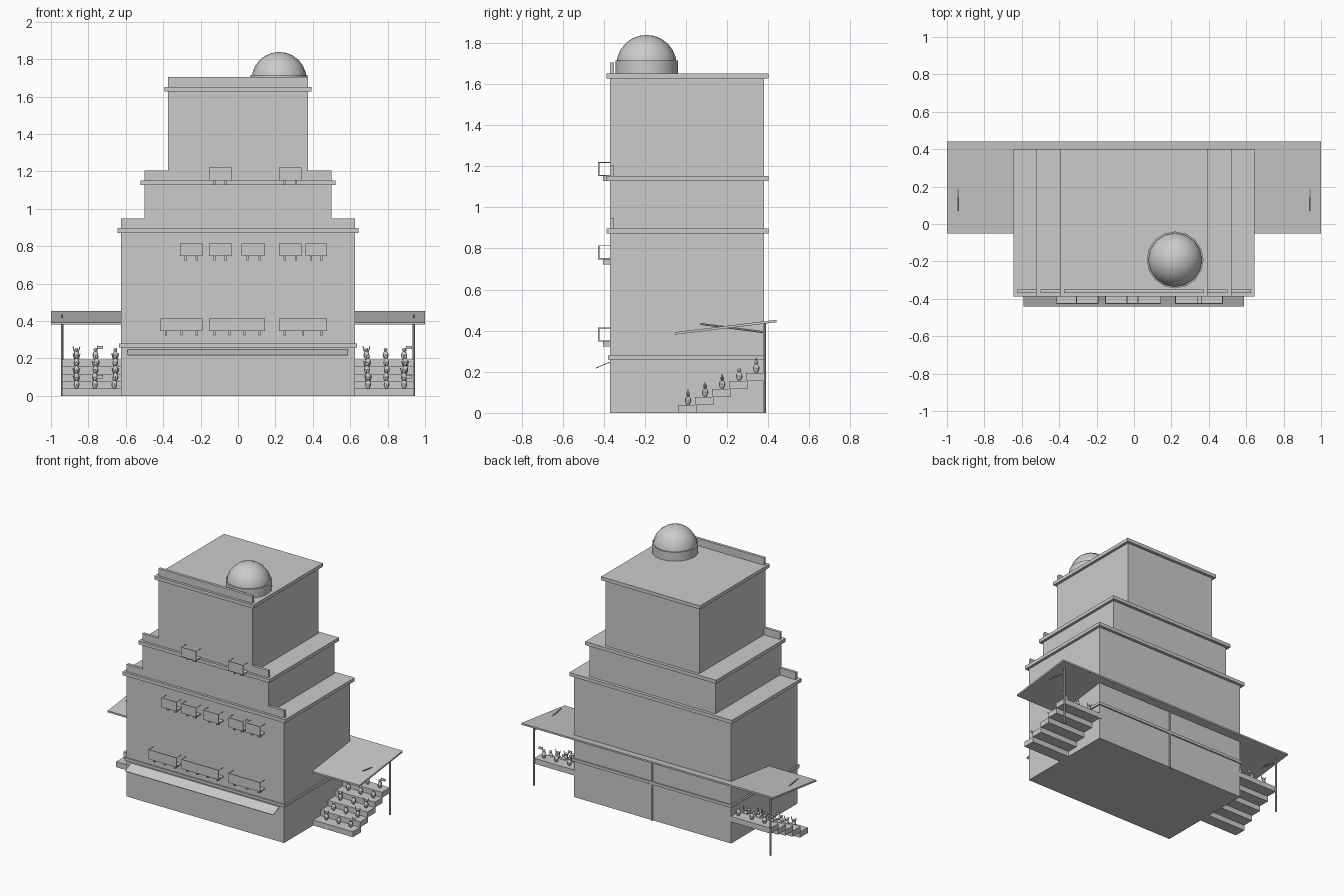
import bpy, bmesh, math, random
from mathutils import Vector, Matrix

if "Cube" in bpy.data.objects:
    bpy.data.objects.remove(bpy.data.objects["Cube"])

random.seed(4)
grey = bpy.data.materials.new("plain grey")
grey.diffuse_color = (0.6, 0.6, 0.6, 1)
grey.use_nodes = True
grey.node_tree.nodes["Principled BSDF"].inputs["Base Color"].default_value = grey.diffuse_color


def finish(name, bm, smooth=False):
    me = bpy.data.meshes.new(name)
    bmesh.ops.recalc_face_normals(bm, faces=bm.faces)
    bm.to_mesh(me)
    bm.free()
    me.materials.append(grey)
    ob = bpy.data.objects.new(name, me)
    bpy.context.collection.objects.link(ob)
    if smooth:
        bpy.ops.object.select_all(action='DESELECT')
        ob.select_set(True)
        bpy.context.view_layer.objects.active = ob
        bpy.ops.object.shade_smooth_by_angle(angle=math.radians(40))
    return ob


def box(bm, x0, x1, y0, y1, z0, z1):
    m = Matrix.Translation(((x0 + x1) / 2, (y0 + y1) / 2, (z0 + z1) / 2)) @ \
        Matrix.Diagonal((x1 - x0, y1 - y0, z1 - z0, 1))
    bmesh.ops.create_cube(bm, size=1, matrix=m)


def rod(bm, a, b, r, seg=6):
    a, b = Vector(a), Vector(b)
    m = Matrix.Translation((a + b) / 2) @ (b - a).to_track_quat('Z', 'Y').to_matrix().to_4x4()
    bmesh.ops.create_cone(bm, cap_ends=True, segments=seg, radius1=r, radius2=r,
                          depth=(b - a).length, matrix=m)


def tilted_sheet(name, x0, x1, front, back, t):
    """Sloping sheet between two (y, z) edges, t thick."""
    bm = bmesh.new()
    sect = [front, back, (back[0], back[1] + t), (front[0], front[1] + t)]
    f = bm.faces.new([bm.verts.new((x0, y, z)) for y, z in sect])
    ext = bmesh.ops.extrude_face_region(bm, geom=[f])
    bmesh.ops.translate(bm, vec=(x1 - x0, 0, 0),
                        verts=[v for v in ext['geom'] if isinstance(v, bmesh.types.BMVert)])
    finish(name, bm)


# Three stacked storeys, each with roof slab and front parapet
for name, w, z0, z1 in (("lower", 0.625, 0, 0.872), ("middle", 0.5, 0.897, 1.127),
                        ("upper", 0.373, 1.152, 1.627)):
    bm = bmesh.new()
    box(bm, -w, w, -0.37, 0.38, z0, z1)
    finish(name + "_storey", bm)
    bm = bmesh.new()
    box(bm, -w - 0.02, w + 0.02, -0.388, 0.402, z1, z1 + 0.025)
    finish(name + "_roof_slab", bm)
    bm = bmesh.new()
    box(bm, -w, w, -0.37, -0.35, z1 + 0.025, z1 + 0.077)
    finish(name + "_parapet", bm)

# Ledge around the ground floor
bm = bmesh.new()
box(bm, -0.635, 0.635, -0.38, 0.39, 0.26, 0.28)
finish("ledge", bm)

# Roof dome on its drum
bm = bmesh.new()
bmesh.ops.create_cone(bm, cap_ends=True, segments=16, radius1=0.152, radius2=0.152, depth=0.065,
                      matrix=Matrix.Translation((0.22, -0.192, 1.683)))
finish("dome_drum", bm, True)
bm = bmesh.new()
bmesh.ops.create_uvsphere(bm, u_segments=16, v_segments=12, radius=0.147,
                          matrix=Matrix.Translation((0.22, -0.192, 1.692)))
finish("dome", bm, True)

# Awning and stand canopy
tilted_sheet("awning", -0.59, 0.587, (-0.44, 0.215), (-0.365, 0.247), 0.004)
tilted_sheet("canopy", -1, 1, (-0.05, 0.381), (0.44, 0.441), 0.012)

# Posts and crossing struts under the canopy
bm = bmesh.new()
for x in (-0.94, 0, 0.94):
    rod(bm, (x, 0.383, 0), (x, 0.383, 0.435), 0.007, 8)
    rod(bm, (x, 0.07, 0.433), (x, 0.383, 0.392), 0.005)
finish("canopy_posts", bm)

# Balconies: floor, front panel, side rails and brackets
rows = ((0.335, ((-0.415, -0.19, 3), (-0.155, 0.145, 4), (0.22, 0.475, 3))),
        (0.735, ((-0.31, -0.19, 2), (-0.155, -0.035, 2), (0.02, 0.145, 2),
                 (0.22, 0.34, 2), (0.36, 0.475, 2))),
        (1.14, ((-0.155, -0.035, 2), (0.22, 0.34, 2))))
for z, spans in rows:
    for x0, x1, n in spans:
        bm = bmesh.new()
        box(bm, x0, x1, -0.425, -0.365, z + 0.012, z + 0.018)
        box(bm, x0, x1, -0.427, -0.422, z + 0.012, z + 0.08)
        for i in range(n):
            x = x0 + 0.03 + (x1 - x0 - 0.06) * i / (n - 1)
            box(bm, x - 0.006, x + 0.006, -0.405, -0.365, z - 0.012, z + 0.012)
        for x in (x0 + 0.002, x1 - 0.002):
            rod(bm, (x, -0.424, z + 0.078), (x, -0.365, z + 0.078), 0.002, 4)
        finish("balcony", bm)


def spectator(bm, x, y, z, pose):
    # lathed body and round head
    prof = [(0.006, 0), (0.012, 0.008), (0.016, 0.022), (0.012, 0.036), (0.005, 0.044)]
    rings = [[bm.verts.new((x + r * math.cos(k * math.pi / 4), y + r * math.sin(k * math.pi / 4),
                            z + h)) for k in range(8)] for r, h in prof]
    for a, b in zip(rings, rings[1:]):
        for k in range(8):
            bm.faces.new((a[k], a[k - 1], b[k - 1], b[k]))
    bm.faces.new(rings[0])
    bm.faces.new(rings[-1])
    bmesh.ops.create_uvsphere(bm, u_segments=8, v_segments=6, radius=0.01,
                              matrix=Matrix.Translation((x, y, z + 0.052)))
    # raised arms, or one arm with a flag
    if pose == 0:
        for s in (-1, 1):
            rod(bm, (x + s * 0.01, y, z + 0.036), (x + s * 0.019, y, z + 0.07), 0.003, 5)
    elif pose == 1:
        rod(bm, (x + 0.01, y, z + 0.034), (x + 0.012, y, z + 0.075), 0.002, 5)
        box(bm, x + 0.01, x + 0.042, y - 0.001, y + 0.001, z + 0.055, z + 0.073)


# Stepped stands on both sides with spectators
for side, sx in (("left", -1), ("right", 1)):
    bm = bmesh.new()
    crowd = bmesh.new()
    x0, x1 = sorted((sx * 0.61, sx * 0.94))
    for i in range(5):
        y0, top = -0.04 + 0.083 * i, 0.039 * (i + 1)
        box(bm, x0, x1, y0, y0 + 0.09, top - 0.039, top)
        for j in range(3):
            x = (-0.86 if sx < 0 else 0.69) + 0.1 * j
            pose = (0, 1, 2)[j] if sx < 0 else (0, 2, 1)[j]
            spectator(crowd, x + random.uniform(-0.006, 0.006), y0 + 0.05, top,
                      pose if i in (0, 4) else random.choice((0, 2, 2)))
    finish(side + "_stand", bm)
    finish(side + "_crowd", crowd, True)
